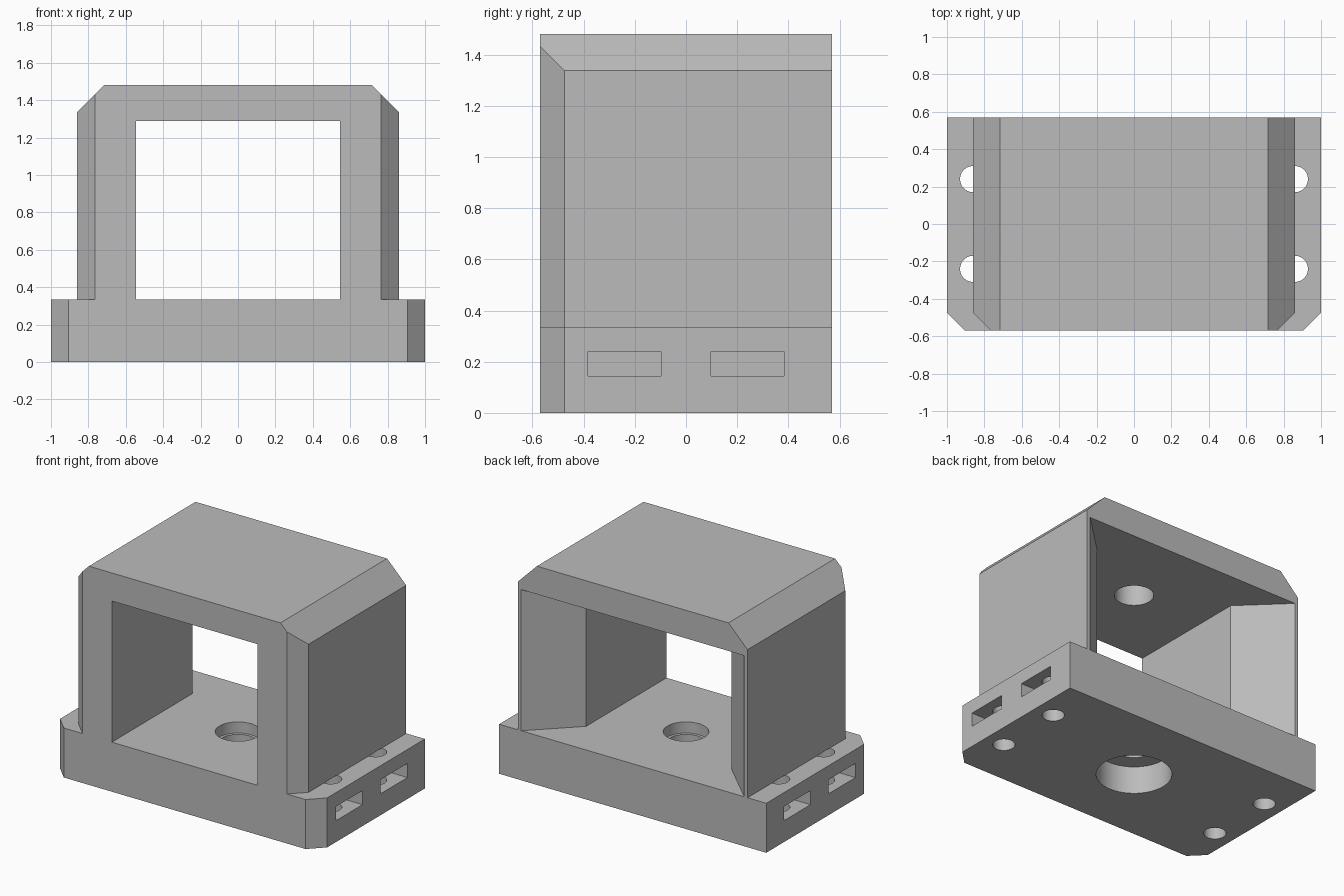
import bpy, bmesh
from mathutils import Vector

if "Cube" in bpy.data.objects:
    bpy.data.objects.remove(bpy.data.objects["Cube"], do_unlink=True)

grey = bpy.data.materials.new("plain_grey")
grey.use_nodes = True
COLOR = (0.5, 0.5, 0.5, 1)
grey.diffuse_color = COLOR
grey.node_tree.nodes["Principled BSDF"].inputs["Base Color"].default_value = COLOR

BACK, BASE_TOP, ROOF, WALL = 0.57, 0.335, 1.48, 0.86
CEILING, WINDOW, EDGE = 1.29, 0.545, 0.095


def prism(name, points, direction):
    """Extrude a closed outline of 3D points along a direction."""
    bm = bmesh.new()
    face = bm.faces.new([bm.verts.new(p) for p in points])
    moved = bmesh.ops.extrude_face_region(bm, geom=[face])["geom"]
    verts = [g for g in moved if isinstance(g, bmesh.types.BMVert)]
    bmesh.ops.translate(bm, verts=verts, vec=Vector(direction))
    bmesh.ops.recalc_face_normals(bm, faces=bm.faces)
    mesh = bpy.data.meshes.new(name)
    bm.to_mesh(mesh)
    bm.free()
    mesh.materials.append(grey)
    obj = bpy.data.objects.new(name, mesh)
    bpy.context.collection.objects.link(obj)
    return obj


def plan(half):
    """Plan outline with both front corners chamfered."""
    side = [(half - EDGE, -BACK), (half, EDGE - BACK), (half, BACK)]
    return side + [(-x, y) for x, y in reversed(side)]


def box(name, x0, x1, y0, y1, z0, z1):
    return prism(name, [(x0, y0, z0), (x1, y0, z0), (x1, y1, z0), (x0, y1, z0)],
                 (0, 0, z1 - z0))


def cylinder(name, radius, x, y, z0, z1):
    bpy.ops.mesh.primitive_cylinder_add(vertices=48, radius=radius, depth=z1 - z0,
                                        location=(x, y, (z0 + z1) / 2))
    obj = bpy.context.object
    obj.name = name
    obj.data.materials.append(grey)
    return obj


def cut(target, cutter, operation="DIFFERENCE"):
    """Apply a boolean and drop the cutter."""
    cutter.hide_render = True
    mod = target.modifiers.new("cut", "BOOLEAN")
    mod.operation, mod.solver, mod.object = operation, "EXACT", cutter
    bpy.ops.object.select_all(action="DESELECT")
    bpy.context.view_layer.objects.active = target
    target.select_set(True)
    bpy.ops.object.modifier_apply(modifier=mod.name)
    bpy.data.objects.remove(cutter, do_unlink=True)


# Base plate with a stepped central bore
base = prism("base_plate", [(x, y, 0) for x, y in plan(1)], (0, 0, BASE_TOP))
for radius, low, high in ((0.14, 0.26, 0.4), (0.12, 0.1, 0.3), (0.237, -0.1, 0.19)):
    cut(base, cylinder("bore_cutter", radius, 0, 0, low, high))

# Screw holes and side nut slots
for sx in (-1, 1):
    for y in (-0.24, 0.24):
        cut(base, cylinder("screw_cutter", 0.07, sx * WALL, y, -0.1, 0.5))
        x0, x1 = sorted((sx * 0.72, sx * 1.1))
        cut(base, box("slot_cutter", x0, x1, y - 0.143, y + 0.143, 0.145, 0.24))

# Housing: chamfered roof outline, limited by the chamfered plan
half = [(WALL, BASE_TOP), (WALL, 1.337), (0.717, ROOF)]
outline = half + [(-x, z) for x, z in reversed(half)]
housing = prism("housing", [(x, -BACK, z) for x, z in outline], (0, 2 * BACK, 0))
for s in (-1, 1):
    corner = [(s * (WALL - 2 * EDGE), -BACK - EDGE), (s * (WALL + EDGE), EDGE * 2 - BACK),
              (s * (WALL + EDGE), -BACK - EDGE)]
    cut(housing, prism("corner_cutter", [(x, y, 0) for x, y in corner], (0, 0, 2)))

# Through opening, flared toward the back
flare = [(WINDOW, -1), (WINDOW, 0.29), (0.835, BACK), (0.835, 1)]
opening = flare + [(-x, y) for x, y in reversed(flare)]
cut(housing, prism("opening_cutter", [(x, y, 0.2) for x, y in opening],
                   (0, 0, CEILING - 0.2)))

# Blind hole in the ceiling
cut(housing, cylinder("ceiling_cutter", 0.123, 0, 0, 1.2, CEILING + 0.15))

# Smooth round bores, sharp edges elsewhere
for obj in (base, housing):
    bpy.ops.object.select_all(action="DESELECT")
    obj.select_set(True)
    bpy.context.view_layer.objects.active = obj
    bpy.ops.object.shade_smooth_by_angle(angle=0.5)
